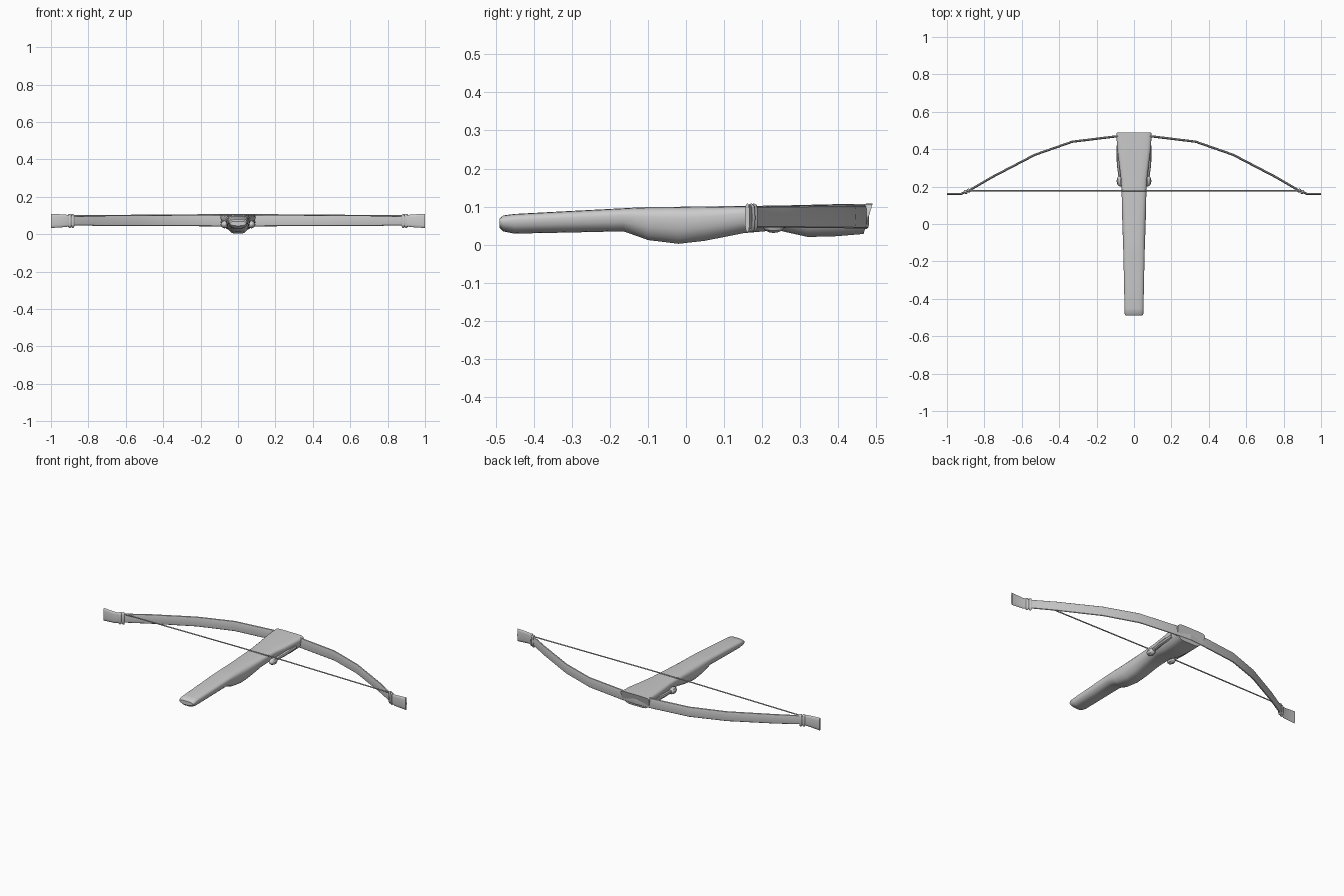
import bpy, bmesh, math
from mathutils import Vector

cube = bpy.data.objects.get("Cube")
if cube:
    bpy.data.objects.remove(cube, do_unlink=True)

grey = bpy.data.materials.new("plain_grey")
grey.use_nodes = True
COLOUR = (0.6, 0.6, 0.6, 1)
grey.diffuse_color = COLOUR
grey.node_tree.nodes["Principled BSDF"].inputs["Base Color"].default_value = COLOUR


def loft(name, rings, mirror=False, angle=40):
    """Skin a list of equal rings, cap the ends and shade smooth."""
    bm = bmesh.new()
    loops = [[bm.verts.new(p) for p in ring] for ring in rings]
    for a, b in zip(loops, loops[1:]):
        for i in range(len(a)):
            j = (i + 1) % len(a)
            bm.faces.new((a[i], a[j], b[j], b[i]))
    bm.faces.new(loops[0])
    bm.faces.new(loops[-1])
    bmesh.ops.recalc_face_normals(bm, faces=bm.faces)
    mesh = bpy.data.meshes.new(name)
    bm.to_mesh(mesh)
    bm.free()
    mesh.materials.append(grey)
    ob = bpy.data.objects.new(name, mesh)
    bpy.context.collection.objects.link(ob)
    if mirror:
        ob.modifiers.new("both_sides", 'MIRROR')
    bpy.ops.object.select_all(action='DESELECT')
    ob.select_set(True)
    bpy.context.view_layer.objects.active = ob
    bpy.ops.object.shade_smooth_by_angle(angle=math.radians(angle))
    return ob


def squash(v, power):
    return math.copysign(abs(v) ** power, v)


def stock_ring(y, half, low, high, box, slant=0, n=20):
    """Upright section, boxier as box falls; slant leans the top forward."""
    mid, tall = (low + high) / 2, (high - low) / 2
    ring = []
    for k in range(n):
        a = 2 * math.pi * (k + 0.5) / n
        c, s = squash(math.cos(a), box), squash(math.sin(a), box if math.sin(a) > 0 else 0.8)
        taper = 1 if s > 0 else 1 + 0.25 * s
        ring.append((half * c * taper, y + slant * s, mid + tall * s))
    return ring


def strip_ring(p, tangent, thick, low, high, n=12):
    """Tall thin oval section across a path in the ground plane."""
    side = Vector((-tangent.y, tangent.x, 0)).normalized()
    mid, tall = (low + high) / 2, (high - low) / 2
    return [Vector((p[0], p[1], mid)) + side * (thick * squash(math.cos(a), 0.7))
            + Vector((0, 0, tall * squash(math.sin(a), 0.7)))
            for a in (2 * math.pi * k / n for k in range(n))]


def path_tangent(pts, i):
    a, b = pts[max(i - 1, 0)], pts[min(i + 1, len(pts) - 1)]
    return Vector((b[0] - a[0], b[1] - a[1], 0))


# Stock: grip, swollen belly and flared head (y, half width, low, high, boxiness, slant)
sections = [
    (-0.49, 0.045, 0.045, 0.068, 0.6, 0), (-0.48, 0.05, 0.035, 0.077, 0.55, 0),
    (-0.45, 0.051, 0.029, 0.081, 0.5, 0), (-0.3, 0.054, 0.032, 0.089, 0.5, 0),
    (-0.165, 0.057, 0.035, 0.096, 0.5, 0), (-0.13, 0.058, 0.023, 0.098, 0.5, 0),
    (-0.1, 0.059, 0.012, 0.099, 0.5, 0), (-0.02, 0.062, 0.002, 0.1, 0.5, 0),
    (0.05, 0.064, 0.01, 0.101, 0.5, 0), (0.15, 0.066, 0.03, 0.102, 0.45, 0),
    (0.24, 0.07, 0.038, 0.103, 0.4, 0), (0.32, 0.08, 0.02, 0.105, 0.35, 0),
    (0.40, 0.09, 0.022, 0.107, 0.3, 0.005), (0.478, 0.095, 0.028, 0.108, 0.28, 0.012),
]
loft("stock", [stock_ring(*s) for s in sections])

# Bow limbs with a flared tip
arc = [(0, 0.475), (0.1, 0.468), (0.33, 0.44), (0.53, 0.37), (0.76, 0.25),
       (0.88, 0.18), (0.925, 0.161), (1, 0.161)]
lows = [0.042, 0.042, 0.043, 0.044, 0.045, 0.046, 0.038, 0.033]
highs = [0.104, 0.104, 0.104, 0.103, 0.102, 0.1, 0.105, 0.109]
loft("bow_limbs", [strip_ring(p, path_tangent(arc, i), 0.006, lows[i], highs[i])
                   for i, p in enumerate(arc)], mirror=True)

# Bindings where the string is tied on
along = Vector((0.88, -0.5, 0)).normalized()
for i, x in enumerate((0.884, 0.9)):
    y = 0.18 - (x - 0.88) * 0.45
    rings = []
    for step, grow in ((-0.007, 0.7), (-0.003, 1), (0.003, 1), (0.007, 0.7)):
        c = Vector((x, y, 0)) + along * step
        rings.append(strip_ring(c, along, 0.011 * grow, 0.042 - 0.008 * grow, 0.102 + 0.006 * grow))
    loft(f"string_binding_{i + 1}", rings, mirror=True)


def rod(name, path, radii, mirror=False, n=8):
    """Round rod through the points, in the plane most nearly across it."""
    rings = []
    for i, p in enumerate(path):
        t = (Vector(path[min(i + 1, len(path) - 1)]) - Vector(path[max(i - 1, 0)])).normalized()
        u = t.cross(Vector((0, 0, 1))).normalized()
        v = u.cross(t)
        rings.append([Vector(p) + radii[i] * (u * math.cos(a) + v * math.sin(a))
                      for a in (2 * math.pi * k / n for k in range(n))])
    return loft(name, rings, mirror)


# Bowstring lying across the top of the stock
rod("bowstring", [(-0.9, 0.178, 0.098), (-0.1, 0.178, 0.104), (0.1, 0.178, 0.104), (0.9, 0.178, 0.098)],
    [0.0035] * 4)

# Side levers reaching back from the head, each ending in a rounded knob
rod("side_levers", [(0.08, 0.42, 0.065), (0.08, 0.32, 0.06), (0.073, 0.25, 0.054)],
    [0.014, 0.012, 0.01], mirror=True)
knob = [(0.072, 0.23 + 0.03 * math.cos(a), 0.052) for a in (math.pi * k / 8 for k in range(9))]
rod("lever_knobs", knob, [0.021 * max(math.sin(math.pi * k / 8), 0.05) for k in range(9)], mirror=True)
